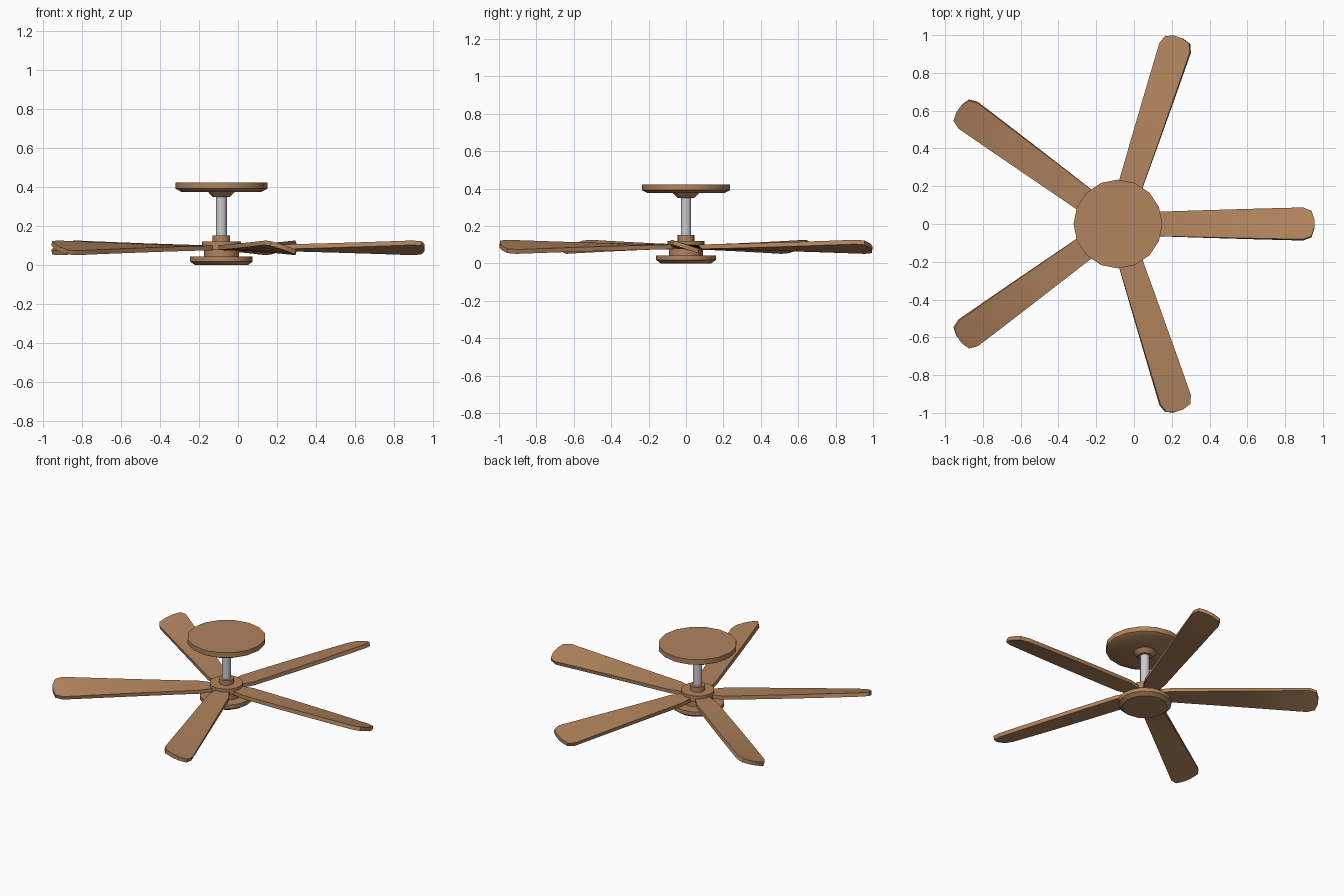
import bpy, bmesh, math
from mathutils import Matrix

if "Cube" in bpy.data.objects:
    bpy.data.objects.remove(bpy.data.objects["Cube"])

CX = -0.085      # axis of the fan
SIDES = 16

wood = bpy.data.materials.new("wood")
wood.diffuse_color = (0.44, 0.23, 0.11, 1)
wood.use_nodes = True
wood.node_tree.nodes["Principled BSDF"].inputs["Base Color"].default_value = wood.diffuse_color


def finish(name, bm, mat=None):
    bmesh.ops.recalc_face_normals(bm, faces=bm.faces)
    me = bpy.data.meshes.new(name)
    bm.to_mesh(me)
    bm.free()
    ob = bpy.data.objects.new(name, me)
    bpy.context.collection.objects.link(ob)
    if mat:
        me.materials.append(mat)
    bpy.ops.object.select_all(action='DESELECT')
    ob.select_set(True)
    bpy.context.view_layer.objects.active = ob
    bpy.ops.object.shade_smooth_by_angle(angle=math.radians(30))
    return ob


def loft(bm, rings):
    """Skin a list of closed rings and cap both ends."""
    vs = [[bm.verts.new(p) for p in r] for r in rings]
    n = len(vs[0])
    for a, b in zip(vs, vs[1:]):
        for i in range(n):
            j = (i + 1) % n
            bm.faces.new((a[i], a[j], b[j], b[i]))
    bm.faces.new(vs[0][::-1])
    bm.faces.new(vs[-1])


def lathe(name, profile, mat=None):
    bm = bmesh.new()
    ang = [2 * math.pi * i / SIDES for i in range(SIDES)]
    loft(bm, [[(CX + r * math.cos(a), r * math.sin(a), z) for a in ang]
              for r, z in profile])
    return finish(name, bm, mat)


# turned parts, bottom to top: (radius, height)
lathe("bottom_cap", [(0.135, 0.0), (0.16, 0.018), (0.16, 0.043)], wood)
lathe("motor_housing", [(0.09, 0.04), (0.09, 0.08), (0.1, 0.08), (0.1, 0.12)], wood)
lathe("rod_collar", [(0.045, 0.115), (0.045, 0.152)], wood)
lathe("down_rod", [(0.028, 0.14), (0.028, 0.36)])
lathe("rod_cup", [(0.045, 0.35), (0.07, 0.376)], wood)
lathe("ceiling_plate", [(0.205, 0.375), (0.235, 0.391), (0.235, 0.423)], wood)

# blades: (distance from axis, half width), twisting steadily toward the tip
outline = [(0.08, 0.043), (0.16, 0.063)]
outline += [(0.16 + 0.82 * t / 6, 0.063 + 0.025 * t / 6) for t in range(1, 7)]
outline += [(1.025, 0.07), (1.04, 0.022)]
THICK, MID_Z, TWIST = 0.024, 0.0885, math.radians(18.5)

for k in range(5):
    bm = bmesh.new()
    rings = []
    for r, w in outline:
        p = TWIST * (r - 0.08) / 0.96
        c, s = math.cos(p), math.sin(p)
        h = THICK / 2
        rings.append([(r, y * c + z * s, MID_Z - y * s + z * c)
                      for y, z in ((-w, -h), (w, -h), (w, h), (-w, h))])
    loft(bm, rings)
    bm.transform(Matrix.Translation((CX, 0, 0))
                 @ Matrix.Rotation(math.radians(72 * k), 4, 'Z'))
    finish(f"blade_{k + 1}", bm, wood)
